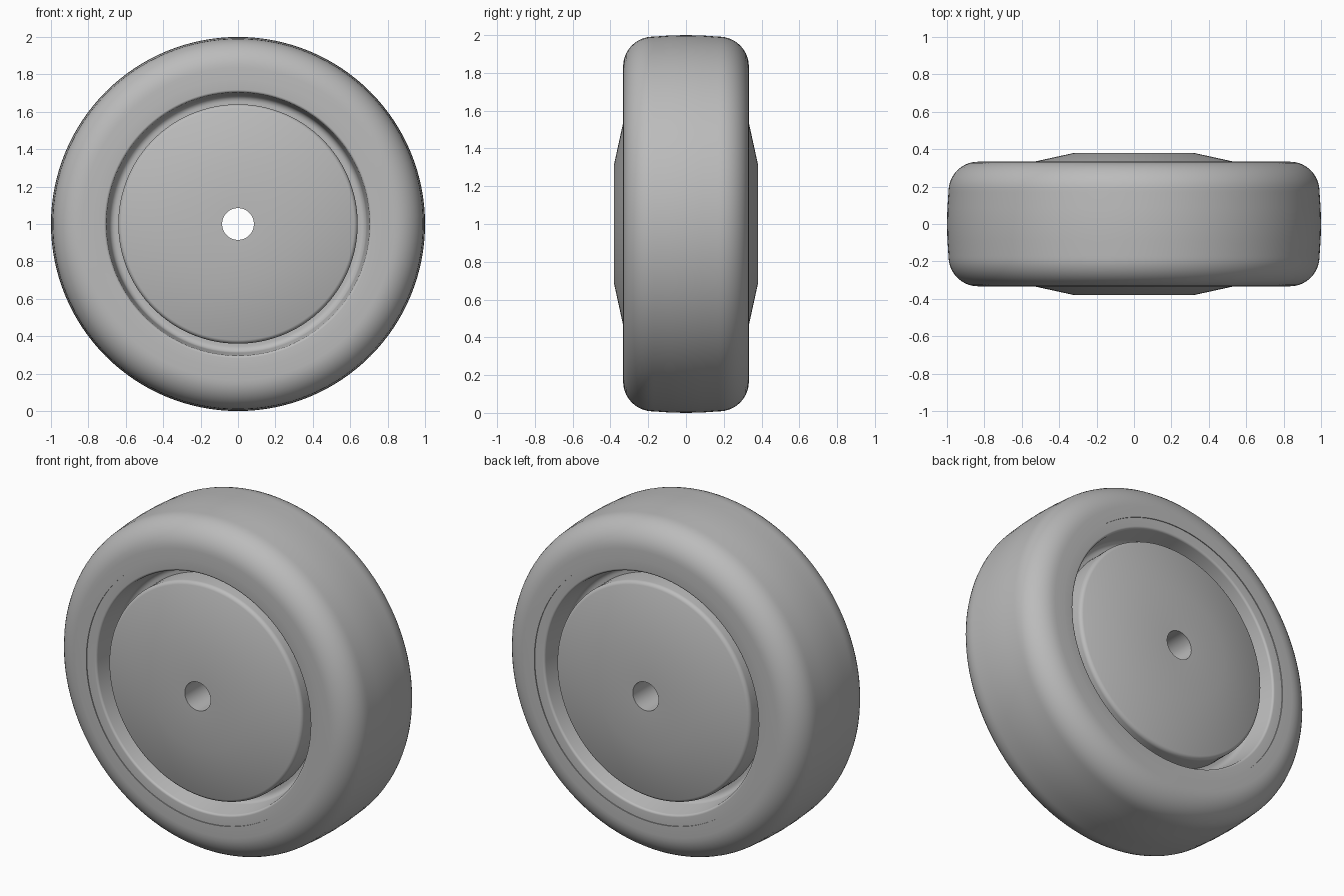
import bpy
import bmesh
from math import cos, sin, pi, radians
from mathutils import Matrix, Vector

SEGMENTS = 128

if "Cube" in bpy.data.objects:
    bpy.data.objects.remove(bpy.data.objects["Cube"], do_unlink=True)

grey = bpy.data.materials.new("plain grey")
grey.use_nodes = True
grey.diffuse_color = (0.5, 0.5, 0.5, 1)
grey.node_tree.nodes["Principled BSDF"].inputs["Base Color"].default_value = (0.5, 0.5, 0.5, 1)


def rounded(points):
    """Round profile corners given as (radius, depth, fillet size)."""
    out = []
    for i, (r, y, size) in enumerate(points):
        corner = Vector((r, y))
        if not size:
            out.append(corner)
            continue
        a = corner + (Vector(points[i - 1][:2]) - corner).normalized() * size
        b = corner + (Vector(points[i + 1][:2]) - corner).normalized() * size
        steps = 10 if size > 0.1 else 5
        for k in range(steps + 1):
            t = k / steps * pi / 2
            out.append(corner + (a - corner) * (1 - sin(t)) + (b - corner) * (1 - cos(t)))
    return out


def lathe(name, half):
    """Mirror a half profile across the middle and turn it about the axle."""
    front = rounded(half)
    loop = front + [Vector((p.x, -p.y)) for p in reversed(front)]
    bm = bmesh.new()
    rings = []
    for s in range(SEGMENTS):
        turn = Matrix.Rotation(2 * pi * s / SEGMENTS, 3, 'Y')
        rings.append([bm.verts.new(turn @ Vector((p.x, -p.y, 0)) + Vector((0, 0, 1))) for p in loop])
    for s, ring in enumerate(rings):
        following = rings[(s + 1) % SEGMENTS]
        for i in range(len(loop)):
            j = (i + 1) % len(loop)
            bm.faces.new((ring[i], ring[j], following[j], following[i]))
    bmesh.ops.remove_doubles(bm, verts=bm.verts, dist=0.0001)
    bmesh.ops.recalc_face_normals(bm, faces=bm.faces)
    mesh = bpy.data.meshes.new(name)
    bm.to_mesh(mesh)
    bm.free()
    mesh.materials.append(grey)
    obj = bpy.data.objects.new(name, mesh)
    bpy.context.collection.objects.link(obj)
    bpy.ops.object.select_all(action='DESELECT')
    obj.select_set(True)
    bpy.context.view_layer.objects.active = obj
    bpy.ops.object.shade_smooth_by_angle(angle=radians(25))
    return obj


# Wheel: axle bore, raised hub face, cone, groove and outer flange
lathe("wheel", [
    (0.085, 0.38, 0), (0.32, 0.38, 0), (0.64, 0.31, 0.02),
    (0.64, 0.17, 0), (0.685, 0.17, 0.03), (0.705, 0.328, 0.012),
    (0.77, 0.328, 0),
])

# Tyre: flat sidewall, round shoulder and slightly crowned tread
lathe("tyre", [
    (0.768, 0.333, 0), (0.985, 0.333, 0.15), (0.992, 0.17, 0),
    (0.998, 0.085, 0), (1.0, 0, 0),
])
